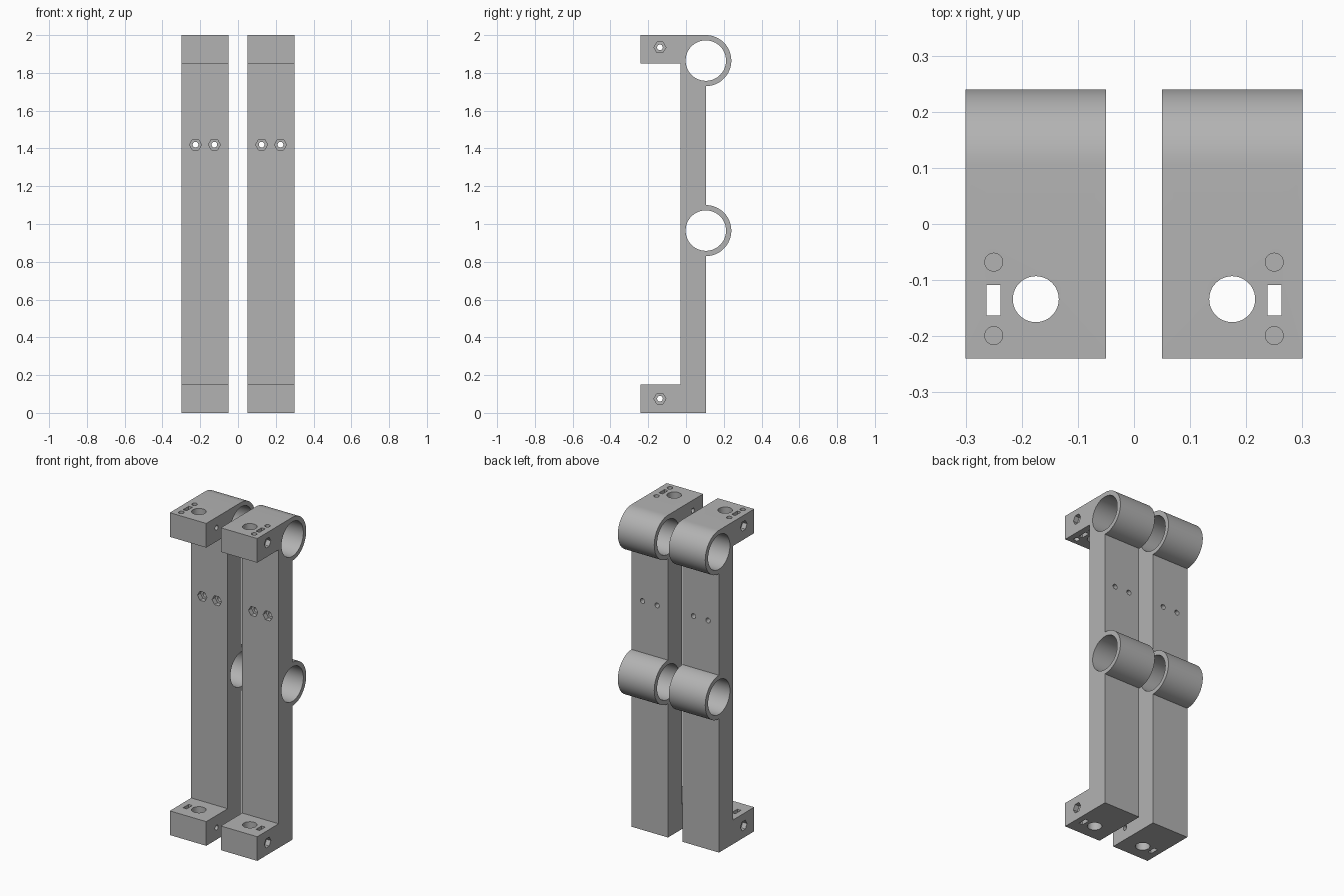
import bpy, bmesh
from math import pi, sin, cos
from mathutils import Matrix

cube = bpy.data.objects.get("Cube")
if cube:
    bpy.data.objects.remove(cube)

grey = bpy.data.materials.new("plain grey")
grey.use_nodes = True
colour = (0.45, 0.45, 0.45, 1)
grey.diffuse_color = colour
grey.node_tree.nodes["Principled BSDF"].inputs["Base Color"].default_value = colour

IN, OUT = 0.05, 0.30            # inner and outer side of one bracket
RING_Y, RING_R, BORE_R = 0.105, 0.135, 0.107
RING_Z = (0.965, 1.865)
ARM_Y, POST_Y = -0.24, -0.03
ARM = 0.15                      # arm thickness
TURN = {"X": Matrix.Rotation(pi / 2, 4, "Y"),
        "Y": Matrix.Rotation(pi / 2, 4, "X"),
        "Z": Matrix.Identity(4)}


def new_object(name, bm):
    bmesh.ops.recalc_face_normals(bm, faces=bm.faces)
    mesh = bpy.data.meshes.new(name)
    bm.to_mesh(mesh)
    bm.free()
    mesh.materials.append(grey)
    obj = bpy.data.objects.new(name, mesh)
    bpy.context.collection.objects.link(obj)
    return obj


def bore(axis, centre, radius, length, sides=32):
    bm = bmesh.new()
    spin = Matrix.Rotation(0 if axis != "Y" else pi / 2, 4, "Z")
    bmesh.ops.create_cone(bm, cap_ends=True, segments=sides, radius1=radius,
                          radius2=radius, depth=length,
                          matrix=Matrix.Translation(centre) @ TURN[axis] @ spin)
    return new_object("bore_cutter", bm)


def slot(centre, size):
    bm = bmesh.new()
    bmesh.ops.create_cube(bm, size=1, matrix=Matrix.Translation(centre)
                          @ Matrix.Diagonal((*size, 1)))
    return new_object("slot_cutter", bm)


# Side profile of post, arms and tube clamps, extruded across the width
profile = [(ARM_Y, 2), (ARM_Y, 2 - ARM), (POST_Y, 2 - ARM),
           (POST_Y, ARM), (ARM_Y, ARM), (ARM_Y, 0), (RING_Y, 0)]
for z in RING_Z:
    for i in range(33):
        a = pi * i / 32 - pi / 2
        profile.append((RING_Y + RING_R * cos(a), z + RING_R * sin(a)))
bm = bmesh.new()
face = bm.faces.new([bm.verts.new((IN, y, z)) for y, z in profile])
grown = bmesh.ops.extrude_face_region(bm, geom=[face])
bmesh.ops.translate(bm, vec=(OUT - IN, 0, 0),
                    verts=[v for v in grown["geom"] if isinstance(v, bmesh.types.BMVert)])
bracket = new_object("left_bracket", bm)

mid = (IN + OUT) / 2
# Tube clamps
cutters = [bore("X", (mid, RING_Y, z), BORE_R, 1, 64) for z in RING_Z]
# Rod holes and slots through both arms, screw holes through the top arm
cutters.append(bore("Z", (mid, -0.134, 1), 0.041, 3, 48))
cutters.append(slot((0.25, -0.136, 1), (0.025, 0.055, 3)))
for y in (-0.068, -0.199):
    cutters.append(bore("Z", (0.25, y, 2), 0.016, 0.5))
# Cross bolts with hexagonal nut pockets on the outer side
for z in (0.075, 1.935):
    cutters.append(bore("X", (mid, -0.138, z), 0.015, 1))
    cutters.append(bore("X", (OUT, -0.138, z), 0.032, 0.06, 6))
# Mounting bolts through the post with hexagonal pockets on the front
for x in (0.125, 0.225):
    cutters.append(bore("Y", (x, 0, 1.42), 0.015, 1))
    cutters.append(bore("Y", (x, POST_Y, 1.42), 0.032, 0.06, 6))

for cutter in cutters:
    cutter.hide_render = True
    mod = bracket.modifiers.new("cut", "BOOLEAN")
    mod.operation = "DIFFERENCE"
    mod.solver = "EXACT"
    mod.object = cutter
bpy.context.view_layer.update()
cut_mesh = bpy.data.meshes.new_from_object(
    bracket.evaluated_get(bpy.context.evaluated_depsgraph_get()))
bracket.modifiers.clear()
bracket.data = cut_mesh
for cutter in cutters:
    bpy.data.objects.remove(cutter)

# Mirrored bracket on the other side
mirror_mesh = cut_mesh.copy()
mirror_mesh.transform(Matrix.Diagonal((-1, 1, 1, 1)))
mirror_mesh.flip_normals()
twin = bpy.data.objects.new("right_bracket", mirror_mesh)
bpy.context.collection.objects.link(twin)

bpy.ops.object.select_all(action="DESELECT")
for obj in (bracket, twin):
    obj.select_set(True)
bpy.context.view_layer.objects.active = bracket
bpy.ops.object.shade_smooth_by_angle(angle=pi / 6)
